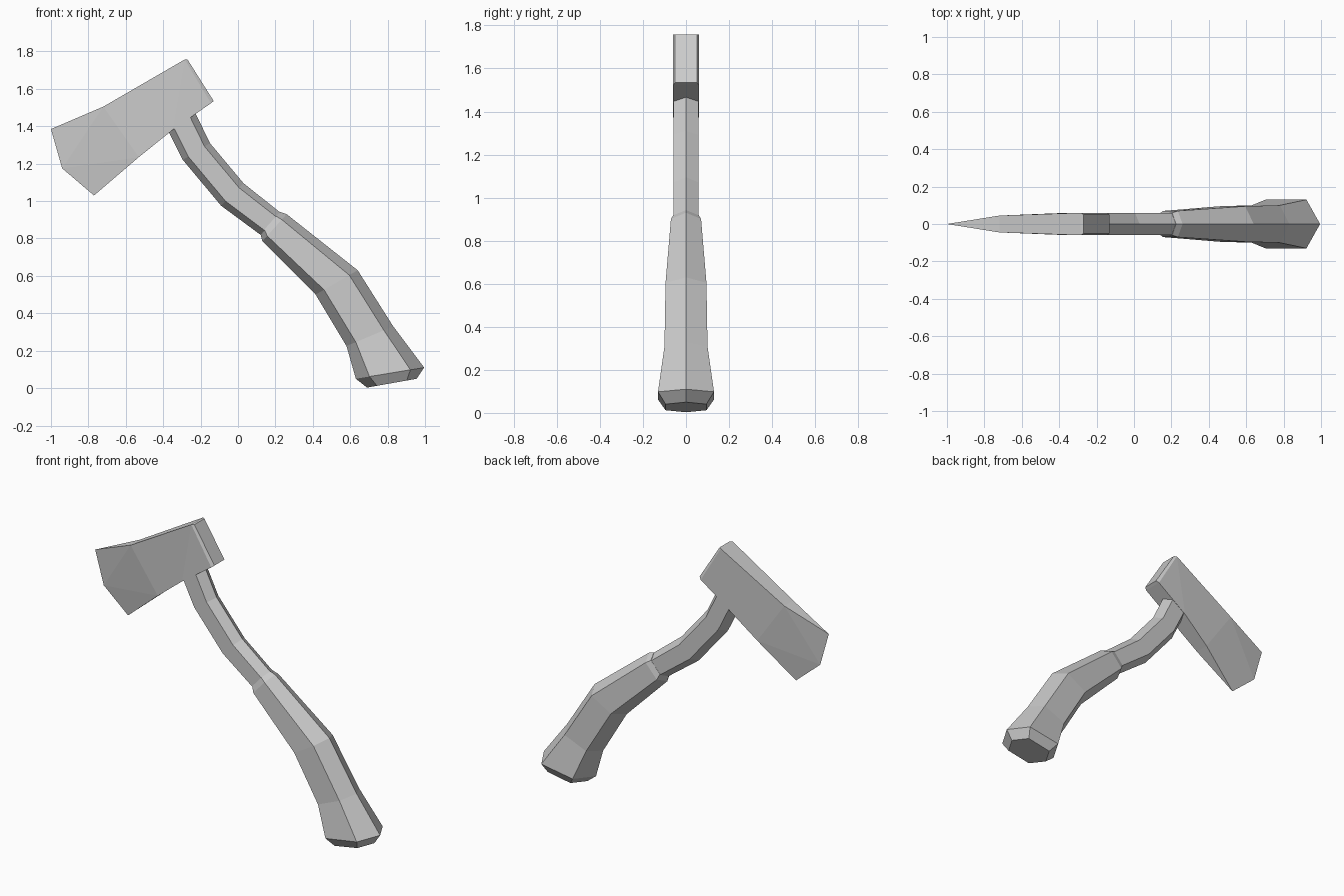
import bpy, bmesh
from mathutils import Vector

if "Cube" in bpy.data.objects:
    bpy.data.objects.remove(bpy.data.objects["Cube"])

grey = bpy.data.materials.new("plain grey")
grey.diffuse_color = (0.6, 0.6, 0.6, 1)
grey.use_nodes = True
grey.node_tree.nodes["Principled BSDF"].inputs["Base Color"].default_value = grey.diffuse_color


def loft(name, rings):
    """Skin a list of equal-length closed rings and cap both ends."""
    bm = bmesh.new()
    loops = [[bm.verts.new(p) for p in ring] for ring in rings]
    n = len(loops[0])
    for a, b in zip(loops, loops[1:]):
        for i in range(n):
            bm.faces.new((a[i], a[(i + 1) % n], b[(i + 1) % n], b[i]))
    bm.faces.new(loops[0])
    bm.faces.new(loops[-1])
    finish(name, bm)


def finish(name, bm):
    bmesh.ops.recalc_face_normals(bm, faces=bm.faces)
    mesh = bpy.data.meshes.new(name)
    bm.to_mesh(mesh)
    bm.free()
    mesh.materials.append(grey)
    bpy.context.collection.objects.link(bpy.data.objects.new(name, mesh))


def hex_ring(lx, lz, ux, uz, w):
    """Hexagon with ridges at the lower and upper points, flat sides at +-w."""
    lo, up = Vector((lx, 0, lz)), Vector((ux, 0, uz))
    side = Vector((0, w, 0))
    a, b = lo.lerp(up, 0.2), lo.lerp(up, 0.8)
    return [lo, a - side, b - side, up, b + side, a + side]


# Slim neck of the handle, running up into the head
loft("handle_neck", [hex_ring(*r) for r in (
    (-0.40, 1.44, -0.25, 1.53, 0.055),
    (-0.37, 1.37, -0.225, 1.465, 0.058),
    (-0.295, 1.22, -0.15, 1.31, 0.058),
    (-0.09, 0.975, 0.03, 1.095, 0.058),
    (0.12, 0.82, 0.225, 0.94, 0.058),
    (0.15, 0.79, 0.25, 0.92, 0.058))])

# Swelling grip with a flared, chamfered butt
loft("handle_grip", [hex_ring(*r) for r in (
    (0.12, 0.825, 0.225, 0.942, 0.059),
    (0.13, 0.785, 0.26, 0.93, 0.07),
    (0.415, 0.50, 0.64, 0.63, 0.095),
    (0.58, 0.225, 0.83, 0.33, 0.10),
    (0.63, 0.05, 0.995, 0.11, 0.13),
    (0.69, 0.003, 0.955, 0.05, 0.095))])

# Wedge head: mirrored cheeks meeting at the cutting edge
bm = bmesh.new()
edge = [bm.verts.new((x, 0, z)) for x, z in
        ((-1, 1.385), (-0.94, 1.175), (-0.77, 1.03))]
cheeks = []
for s in (-1, 1):
    v = [bm.verts.new((x, s * y, z)) for x, y, z in (
        (-0.72, 0.045, 1.505), (-0.285, 0.06, 1.757), (-0.27, 0.05, 1.757),
        (-0.13, 0.05, 1.535), (-0.145, 0.06, 1.523), (-0.53, 0.045, 1.235),
        (-0.35, 0.06, 1.38))]
    mid_t, side_t, back_t, back_b, side_b, mid_b, neck = v
    bm.faces.new((edge[0], edge[1], mid_t))
    bm.faces.new((edge[1], mid_b, mid_t))
    bm.faces.new((edge[1], edge[2], mid_b))
    bm.faces.new((mid_t, mid_b, neck, side_t))
    bm.faces.new((neck, side_b, side_t))
    bm.faces.new((side_t, side_b, back_b, back_t))
    cheeks.append(v)
f, b = cheeks
bm.faces.new((edge[0], f[0], b[0]))
bm.faces.new((edge[2], b[5], f[5]))
for i, j in ((0, 1), (1, 2), (2, 3), (3, 4), (4, 6), (6, 5)):
    bm.faces.new((f[i], f[j], b[j], b[i]))
finish("axe_head", bm)
